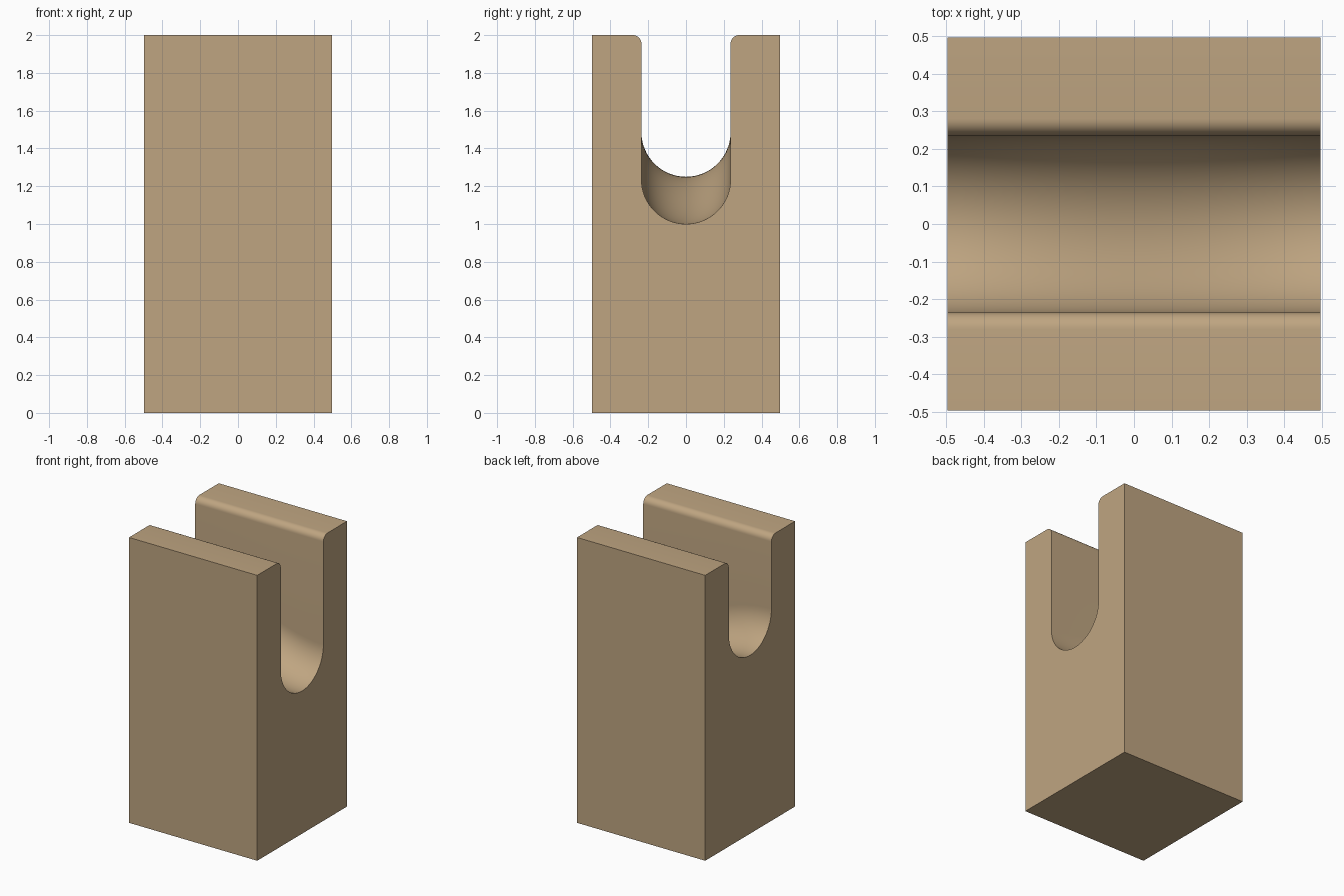
import bpy, bmesh, math

cube = bpy.data.objects.get("Cube")
if cube:
    bpy.data.objects.remove(cube, do_unlink=True)

HALF = 0.497      # half width and depth of the block
TOP = 2.0
SLOT = 0.236      # slot half width, also the radius of its floor
LIP = 0.045       # rounding of the slot's upper edges
LOW, HIGH = 1.0, 1.25
SLICES = 32


def floor_height(t):
    """Slot floor eases from high on the right end to low on the left end."""
    return HIGH + (LOW - HIGH) * t * t * (3 - 2 * t)


def arc(cy, cz, r, start, end, steps):
    angles = [math.radians(start + (end - start) * i / steps) for i in range(steps + 1)]
    return [(cy + r * math.cos(a), cz + r * math.sin(a)) for a in angles]


def section(t):
    """Closed outline of the block across the slot."""
    half = [(-HALF, 0), (-HALF, TOP)]
    half += arc(-SLOT - LIP, TOP - LIP, LIP, 90, 0, 8)
    right = [(-y, z) for y, z in reversed(half)]
    return half + arc(0, floor_height(t) + SLOT, SLOT, 180, 360, 32) + right


# Slotted block: sections lofted along x, closed by flat ends
bm = bmesh.new()
rings = []
for i in range(SLICES + 1):
    t = i / SLICES
    x = HALF * (2 * t - 1)
    rings.append([bm.verts.new((x, y, z)) for y, z in section(t)])
count = len(rings[0])
for a, b in zip(rings, rings[1:]):
    for j in range(count):
        k = (j + 1) % count
        bm.faces.new((a[j], a[k], b[k], b[j]))
bm.faces.new(rings[0])
bm.faces.new(rings[-1][::-1])
bmesh.ops.recalc_face_normals(bm, faces=bm.faces[:])
mesh = bpy.data.meshes.new("slotted_block")
bm.to_mesh(mesh)
bm.free()
block = bpy.data.objects.new("slotted_block", mesh)
bpy.context.collection.objects.link(block)

# Tan material
tan = bpy.data.materials.new("tan")
tan.use_nodes = True
color = (0.52, 0.376, 0.22, 1)
tan.diffuse_color = color
tan.node_tree.nodes["Principled BSDF"].inputs["Base Color"].default_value = color
mesh.materials.append(tan)

# Smooth slot, sharp block edges
bpy.ops.object.select_all(action="DESELECT")
block.select_set(True)
bpy.context.view_layer.objects.active = block
bpy.ops.object.shade_smooth_by_angle(angle=math.radians(30))
